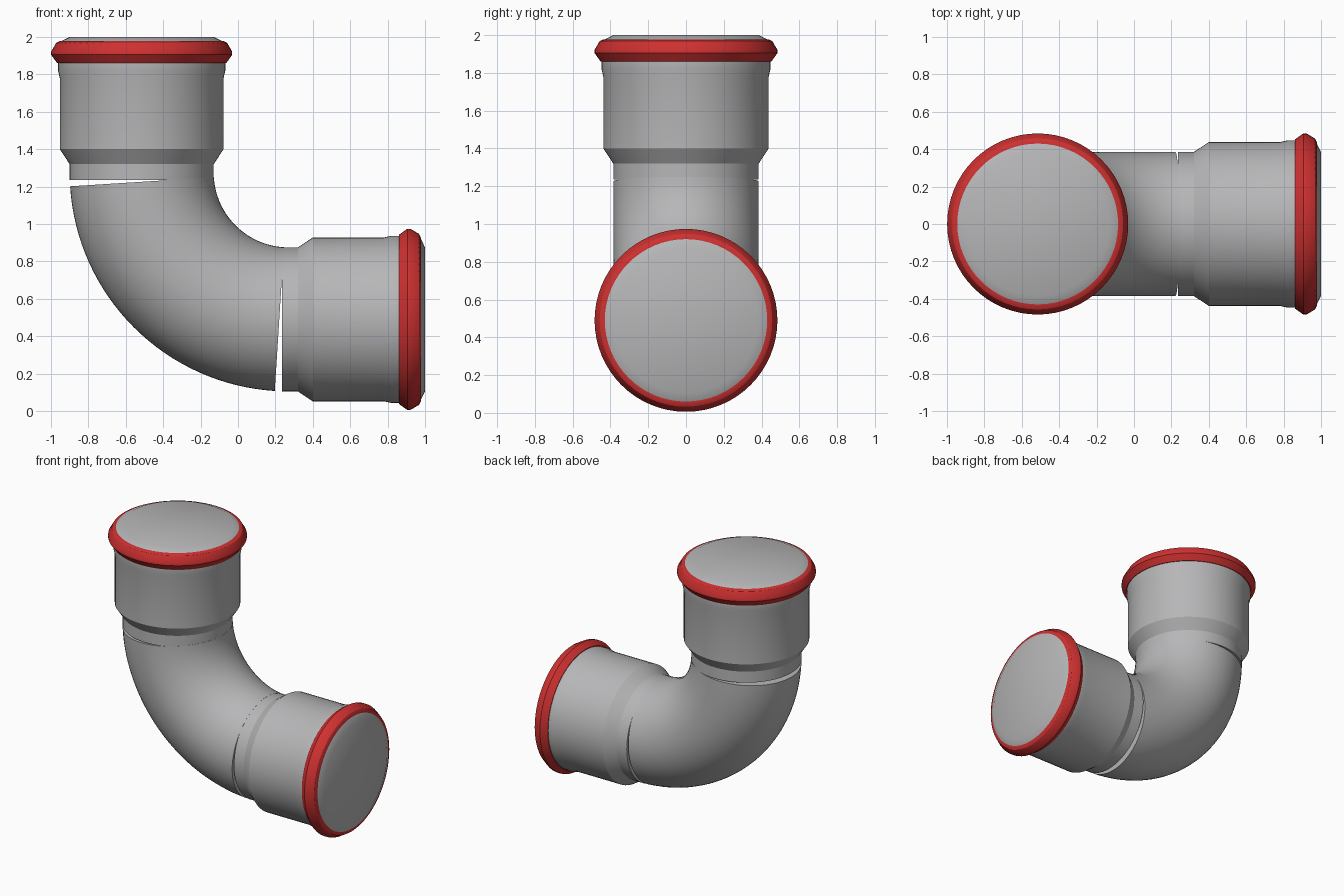
import bpy
import bmesh
from math import sin, cos, pi, radians
from mathutils import Vector, Matrix

cube = bpy.data.objects.get("Cube")
if cube:
    bpy.data.objects.remove(cube, do_unlink=True)

SIDES = 64
PIPE_R = 0.385
AXIS_X, AXIS_Z = -0.515, 0.49


def material(name, rgb):
    mat = bpy.data.materials.new(name)
    mat.use_nodes = True
    mat.diffuse_color = (*rgb, 1)
    mat.node_tree.nodes["Principled BSDF"].inputs["Base Color"].default_value = (*rgb, 1)
    return mat


GREY = material("pipe grey", (0.47, 0.47, 0.48))
RED = material("seal red", (0.62, 0.03, 0.03))


def loft(name, rings, mat, cap_start=False, cap_end=False, closed=False):
    """Skin a list of vertex rings into one smooth object."""
    bm = bmesh.new()
    loops = [[bm.verts.new(p) for p in ring] for ring in rings]
    pairs = list(zip(loops, loops[1:]))
    if closed:
        pairs.append((loops[-1], loops[0]))
    for a, b in pairs:
        for i in range(SIDES):
            j = (i + 1) % SIDES
            bm.faces.new((a[i], a[j], b[j], b[i]))
    if cap_start:
        bm.faces.new(loops[0])
    if cap_end:
        bm.faces.new(loops[-1])
    bmesh.ops.recalc_face_normals(bm, faces=bm.faces)
    mesh = bpy.data.meshes.new(name)
    bm.to_mesh(mesh)
    bm.free()
    mesh.materials.append(mat)
    obj = bpy.data.objects.new(name, mesh)
    bpy.context.collection.objects.link(obj)
    bpy.ops.object.select_all(action='DESELECT')
    obj.select_set(True)
    bpy.context.view_layer.objects.active = obj
    bpy.ops.object.shade_smooth_by_angle(angle=radians(32))
    return obj


def turned(profile, matrix):
    """Rings around local z for (radius, height) points."""
    return [[matrix @ Vector((r * cos(2 * pi * i / SIDES), r * sin(2 * pi * i / SIDES), h))
             for i in range(SIDES)] for r, h in profile]


# Elbow: a sweep slightly short of a right angle, leaving wedge gaps at the joints
BEND_R, SHORT, STEPS = 0.785, radians(3.6), 32
centre = Vector((0.27, 0, AXIS_Z + BEND_R))
rings = []
for s in range(STEPS + 1):
    a = pi + SHORT + (pi / 2 - 2 * SHORT) * s / STEPS
    out = Vector((cos(a), 0, sin(a)))
    ring = []
    for i in range(SIDES):
        t = 2 * pi * i / SIDES
        ring.append(centre + out * (BEND_R + PIPE_R * cos(t)) + Vector((0, PIPE_R * sin(t), 0)))
    rings.append(ring)
loft("elbow_bend", rings, GREY, cap_start=True, cap_end=True)

# Sockets: neck, flare, sleeve and closed end, plus a red seal ring
SOCKET = [(PIPE_R, 1.235), (PIPE_R, 1.32), (0.438, 1.40), (0.438, 1.78),
          (0.447, 1.82), (0.447, 1.88), (0.436, 1.975), (PIPE_R, 2.0)]
SEAL = [(0.425, 1.86), (0.452, 1.86), (0.484, 1.905), (0.484, 1.922),
        (0.457, 1.968), (0.437, 1.978), (0.425, 1.978)]

upright = Matrix.Translation((AXIS_X, 0, 0))
sideways = Matrix.Translation((-1, 0, AXIS_Z)) @ Matrix.Rotation(pi / 2, 4, 'Y')
for side, matrix in (("top", upright), ("left", sideways)):
    loft(side + "_socket", turned(SOCKET, matrix), GREY, cap_start=True, cap_end=True)
    loft(side + "_seal_ring", turned(SEAL, matrix), RED, closed=True)
